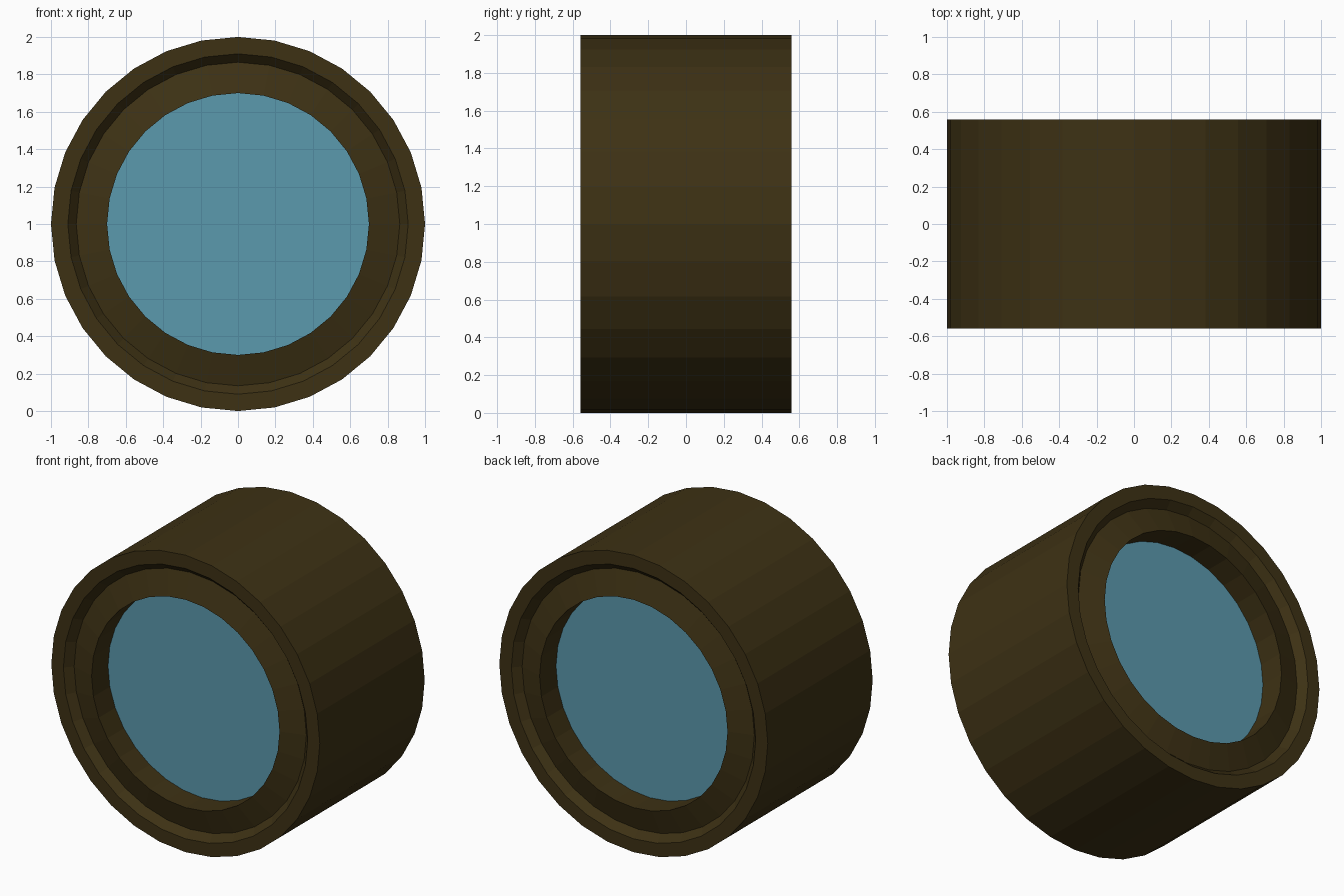
import bpy, bmesh
from math import cos, sin, pi

SIDES = 32
HALF = 0.558          # half the depth of the drum
RECESS = 0.175        # how far each pane sits behind the rim

cube = bpy.data.objects.get("Cube")
if cube:
    bpy.data.objects.remove(cube)


def make_material(name, colour):
    mat = bpy.data.materials.new(name)
    mat.use_nodes = True
    mat.diffuse_color = colour
    bsdf = next(n for n in mat.node_tree.nodes if n.type == "BSDF_PRINCIPLED")
    bsdf.inputs["Base Color"].default_value = colour
    bsdf.inputs["Roughness"].default_value = 0.8
    return mat


def add_ring(bm, radius, y):
    angles = [2 * pi * i / SIDES for i in range(SIDES)]
    return [bm.verts.new((radius * cos(a), y, 1 + radius * sin(a))) for a in angles]


def finish(bm, name, mat):
    mesh = bpy.data.meshes.new(name)
    bmesh.ops.recalc_face_normals(bm, faces=bm.faces[:])
    bm.to_mesh(mesh)
    bm.free()
    mesh.materials.append(mat)
    obj = bpy.data.objects.new(name, mesh)
    bpy.context.collection.objects.link(obj)
    return obj


bronze = make_material("dark bronze", (0.047, 0.031, 0.007, 1))
glass = make_material("blue glass", (0.105, 0.319, 0.418, 1))

# Casing: one turned profile, mirrored front to back and closed on itself
# (radius, depth behind the end plane): rim, groove, raised lip, bore
end = [(1.0, 0), (0.91, 0), (0.865, 0.05), (0.70, 0), (0.70, RECESS)]
profile = [(r, -HALF + d) for r, d in end]
profile += [(r, HALF - d) for r, d in reversed(end)]

bm = bmesh.new()
rings = [add_ring(bm, r, y) for r, y in profile]
for a, b in zip(rings, rings[1:] + rings[:1]):
    for i in range(SIDES):
        j = (i + 1) % SIDES
        bm.faces.new((a[i], a[j], b[j], b[i]))
finish(bm, "casing", bronze)

# Recessed pane at each end, facing outward
for name, side in (("front_pane", -1), ("back_pane", 1)):
    bm = bmesh.new()
    face = bm.faces.new(add_ring(bm, 0.70, side * (HALF - RECESS)))
    pane = finish(bm, name, glass)
    if pane.data.polygons[0].normal.y * side < 0:
        pane.data.flip_normals()
